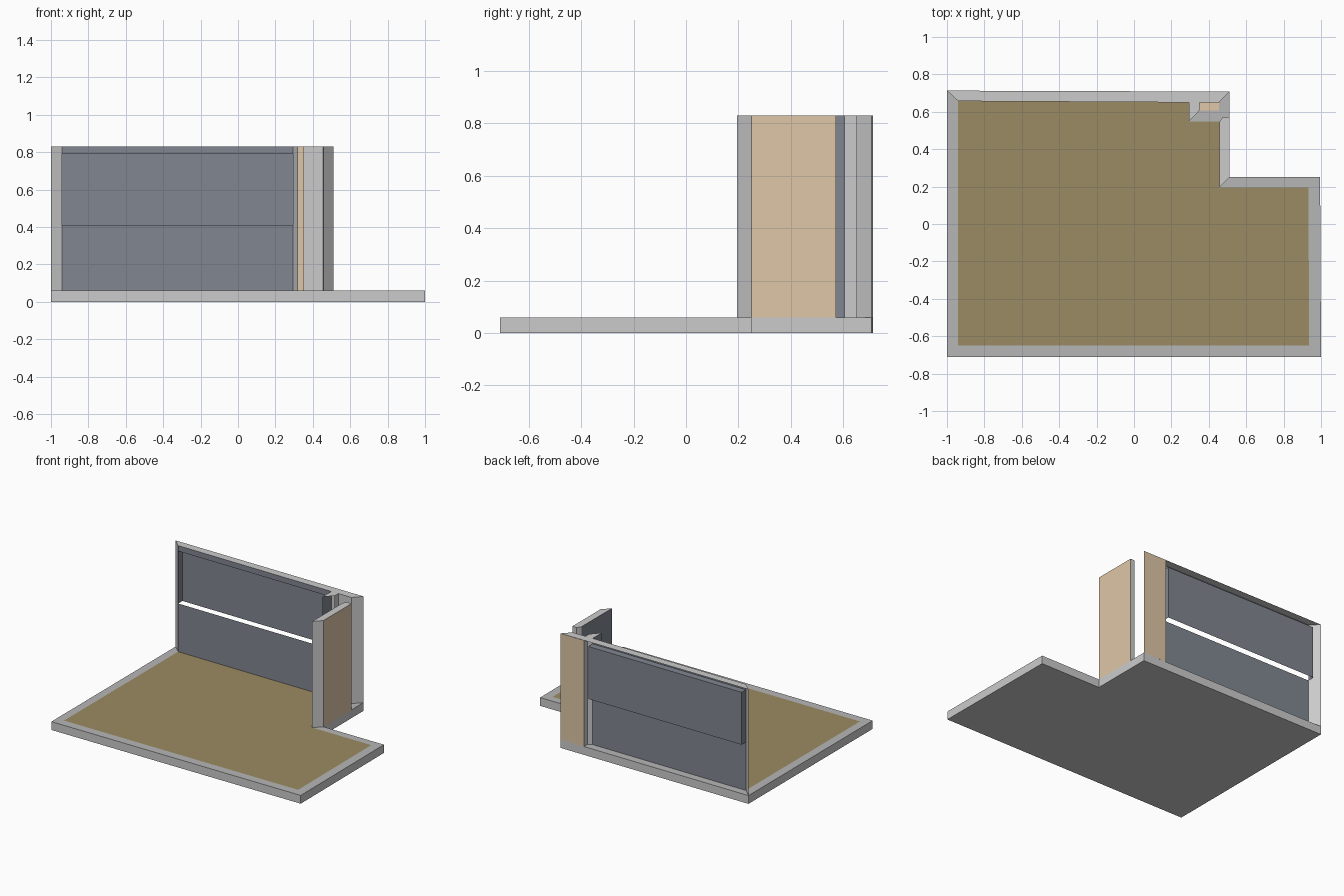
import bpy

if "Cube" in bpy.data.objects:
    bpy.data.objects.remove(bpy.data.objects["Cube"])

def material(name, rgb):
    m = bpy.data.materials.new(name)
    m.diffuse_color = (*rgb, 1)
    m.use_nodes = True
    m.node_tree.nodes["Principled BSDF"].inputs["Base Color"].default_value = m.diffuse_color
    return m

BLUE = material("blue_grey_paint", (0.22, 0.24, 0.28))
TAN = material("tan_facade", (0.74, 0.57, 0.39))
OCHRE = material("ochre_floor", (0.33, 0.26, 0.125))
GREY = material("rim_grey", (0.47, 0.47, 0.47))
BASE, SILL, HEAD, TOP = 0.06, 0.41, 0.79, 0.83

def build(name, verts, faces, *mats):
    me = bpy.data.meshes.new(name)
    me.from_pydata(verts, [], faces)
    for m in mats:
        me.materials.append(m)
    ob = bpy.data.objects.new(name, me)
    bpy.context.collection.objects.link(ob)
    return ob

def plate(name, pts, z, *mats):
    """Flat horizontal polygon."""
    return build(name, [(x, y, z) for x, y in pts], [range(len(pts))], *mats)

def sheet(name, pts, z0, z1, *mats):
    """Upright strip following a plan line."""
    n = len(pts)
    verts = [(x, y, z) for z in (z0, z1) for x, y in pts]
    return build(name, verts, [(i, i + 1, n + i + 1, n + i) for i in range(n - 1)], *mats)

# L-shaped slab: open prism sides plus bottom, grey rim on top
L = [(-1, -.71), (1, -.71), (.995, .25), (.51, .25), (.51, .708), (-1, .713)]
sheet("slab_sides", L + L[:1], 0, BASE)
plate("slab_bottom", L[::-1], 0)
plate("slab_rim", L, BASE, GREY)

# Floor surfaces
plate("room_floor", [(-.94, -.65), (.937, -.65), (.932, .195), (.457, .195), (.457, .547),
                     (.293, .547), (.293, .65), (-.94, .657)], BASE + .001, OCHRE)
plate("closet_floor", [(.35, .607), (.455, .607), (.455, .65), (.35, .65)], BASE + .001, TAN)

# Back wall: inner skin below and above the window
A, B = (-.94, .657), (.293, .65)
sheet("lower_panel", [A, B], BASE, SILL, BLUE)
sheet("head_strip", [A, B], HEAD, TOP, BLUE)

# Upper panel pushed outwards, open underneath
C, D = (-.94, .706), (.293, .70)
sheet("upper_panel", [A, C, D, B], SILL, HEAD, BLUE)
plate("upper_panel_top", [A, B, D, C], HEAD, BLUE)

# Ends and reveals of the back wall
sheet("left_wall_end", [(-1, .713), A], BASE, TOP)
sheet("window_reveal", [B, (.322, .67), (.322, .709)], BASE, TOP)
sheet("back_facade", [(.322, .709), (.51, .708)], BASE, TOP, TAN)
sheet("closet_lining", [(.51, .708), (.455, .65), (.35, .65), (.35, .605)], BASE, TOP)
sheet("partition_face", [B, (.293, .547)], BASE, TOP, BLUE)
plate("back_wall_cap", [(-1, .713), A, B, (.293, .547), (.35, .607), (.35, .65),
                        (.455, .65), (.51, .708)], TOP)

# Short right wall
sheet("right_wall_inner", [(.457, .547), (.457, .195)], BASE, TOP, BLUE)
sheet("right_wall_front_end", [(.457, .195), (.51, .25)], BASE, TOP)
sheet("right_wall_facade", [(.51, .25), (.51, .573)], BASE, TOP, TAN)
sheet("right_wall_back_end", [(.51, .573), (.475, .573), (.457, .547)], BASE, TOP)
plate("right_wall_cap", [(.457, .195), (.51, .25), (.51, .573), (.475, .573), (.457, .547)], TOP)
